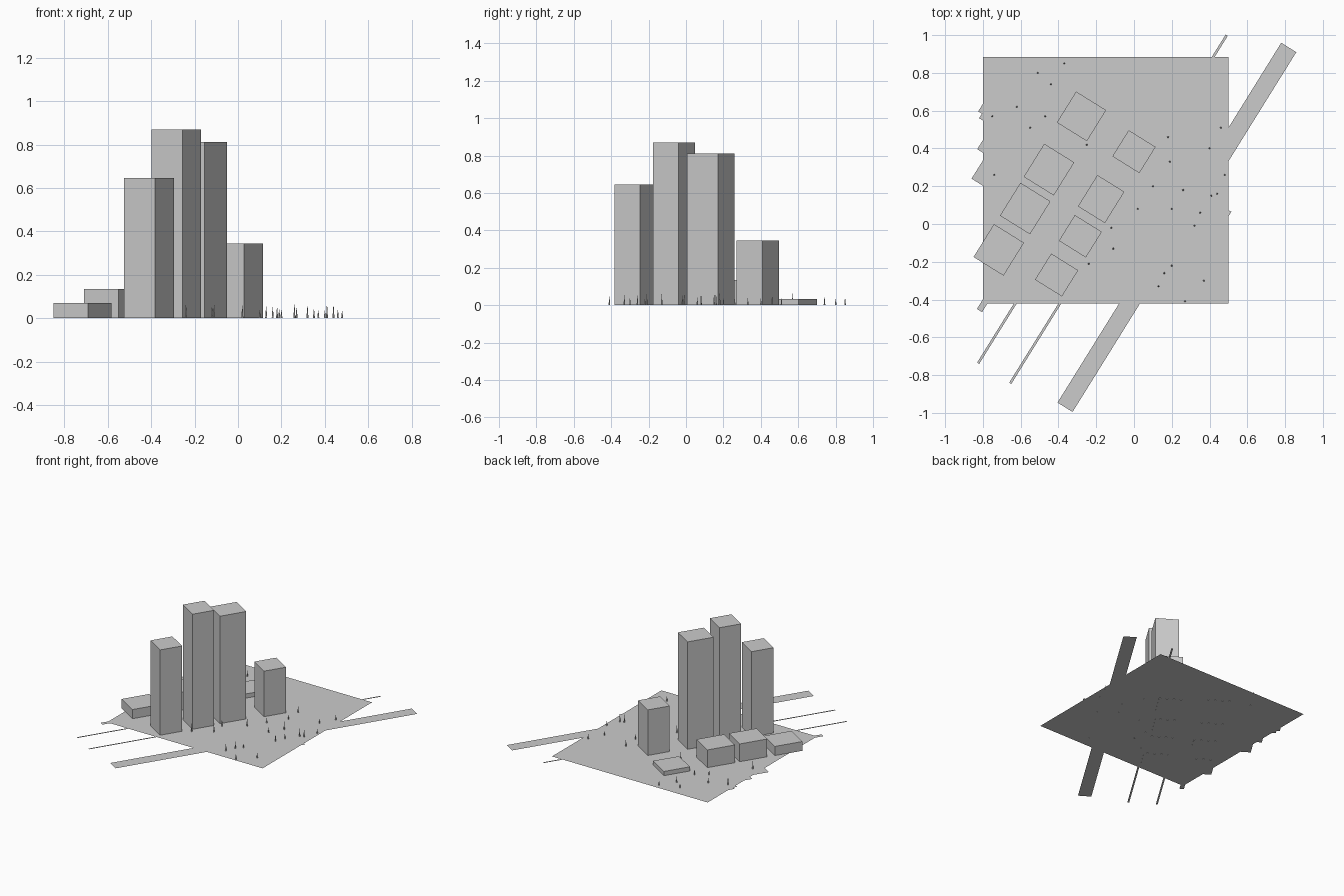
import bpy, bmesh, random
from math import atan2
from mathutils import Vector, Matrix

if "Cube" in bpy.data.objects:
    bpy.data.objects.remove(bpy.data.objects["Cube"])

random.seed(4)
ANGLE = atan2(0.849, 0.528)          # street direction
U = Vector((0.528, 0.849))           # along the street
V = Vector((0.849, -0.528))          # across the street


def finish(bm, name):
    mesh = bpy.data.meshes.new(name)
    bm.to_mesh(mesh)
    bm.free()
    obj = bpy.data.objects.new(name, mesh)
    bpy.context.collection.objects.link(obj)
    return obj


def sheet(name, cx, cy, length, width, angle=ANGLE, z=0.0):
    """Flat rectangle, its length along the given angle."""
    bm = bmesh.new()
    bmesh.ops.create_grid(bm, x_segments=1, y_segments=1, size=0.5)
    bm.transform(Matrix.Translation((cx, cy, z)) @ Matrix.Rotation(angle, 4, 'Z')
                 @ Matrix.Diagonal((length, width, 1, 1)))
    return finish(bm, name)


def block(name, cx, cy, length, width, height):
    bm = bmesh.new()
    bmesh.ops.create_cube(bm, size=1)
    bm.transform(Matrix.Translation((cx, cy, height / 2)) @ Matrix.Rotation(ANGLE, 4, 'Z')
                 @ Matrix.Diagonal((length, width, height, 1)))
    return finish(bm, name)


def strip(name, x, y, length, width):
    """Strip running up the street direction from a start point."""
    c = Vector((x, y)) + U * length / 2
    return sheet(name, c.x, c.y, length, width)


# Ground plate, street and narrow lanes
sheet("ground", -0.15, 0.232, 1.30, 1.305, 0, 0.001)
strip("main_road", -0.365, -0.97, 2.243, 0.094)
strip("long_lane", -0.655, -0.843, 2.17, 0.013)
strip("short_lane", -0.825, -0.737, 1.70, 0.013)
strip("side_path", -0.818, -0.458, 0.60, 0.032)

# Paving pads peeking out beyond the plate edges
for i, (x, y, lu, lv) in enumerate([(-0.86, 0.24, 0.14, 0.15), (-0.83, 0.396, 0.12, 0.10),
                                    (-0.825, 0.596, 0.08, 0.06), (-0.82, 0.56, 0.04, 0.05)]):
    c = Vector((x, y)) + U * lu / 2 + V * lv / 2
    sheet(f"paving_pad_{i + 1}", c.x, c.y, lu, lv)
sheet("paving_pad_right", 0.474, 0.055, 0.06, 0.06)

# Row of towers beside the street
for i, (x, y, l, h) in enumerate([(0.0, 0.383, 0.163, 0.345), (-0.174, 0.132, 0.195, 0.812),
                                  (-0.284, -0.065, 0.16, 0.87), (-0.41, -0.27, 0.163, 0.645)]):
    block(f"tower_{i + 1}", x, y, l, 0.168, h)

# Row of low buildings behind
for i, (x, y, l, h) in enumerate([(-0.278, 0.57, 0.193, 0.033), (-0.45, 0.288, 0.206, 0.135),
                                  (-0.576, 0.082, 0.205, 0.135), (-0.716, -0.137, 0.205, 0.07)]):
    block(f"low_building_{i + 1}", x, y, l, 0.187, h)

# Slender trees scattered over the plate
SPOTS = [(-.37, .85), (-.51, .80), (-.44, .74), (-.62, .62), (-.55, .51), (-.47, .57),
         (-.75, .57), (-.74, .26), (-.25, .42), (.46, .51), (.18, .46), (.19, .33),
         (.40, .40), (.48, .26), (.10, .20), (.26, .18), (.41, .15), (.44, .16),
         (.02, .08), (.20, .08), (.35, .06), (-.12, -.02), (.32, -.01), (-.11, -.13),
         (-.24, -.21), (.20, -.22), (.16, -.26), (.13, -.33), (.27, -.41), (.37, -.30)]
bm = bmesh.new()
for x, y in SPOTS:
    h = random.uniform(0.03, 0.065)
    bmesh.ops.create_cone(bm, cap_ends=True, segments=5, radius1=0.005, radius2=0.0008,
                          depth=h, matrix=Matrix.Translation((x, y, h / 2)))
finish(bm, "trees")
